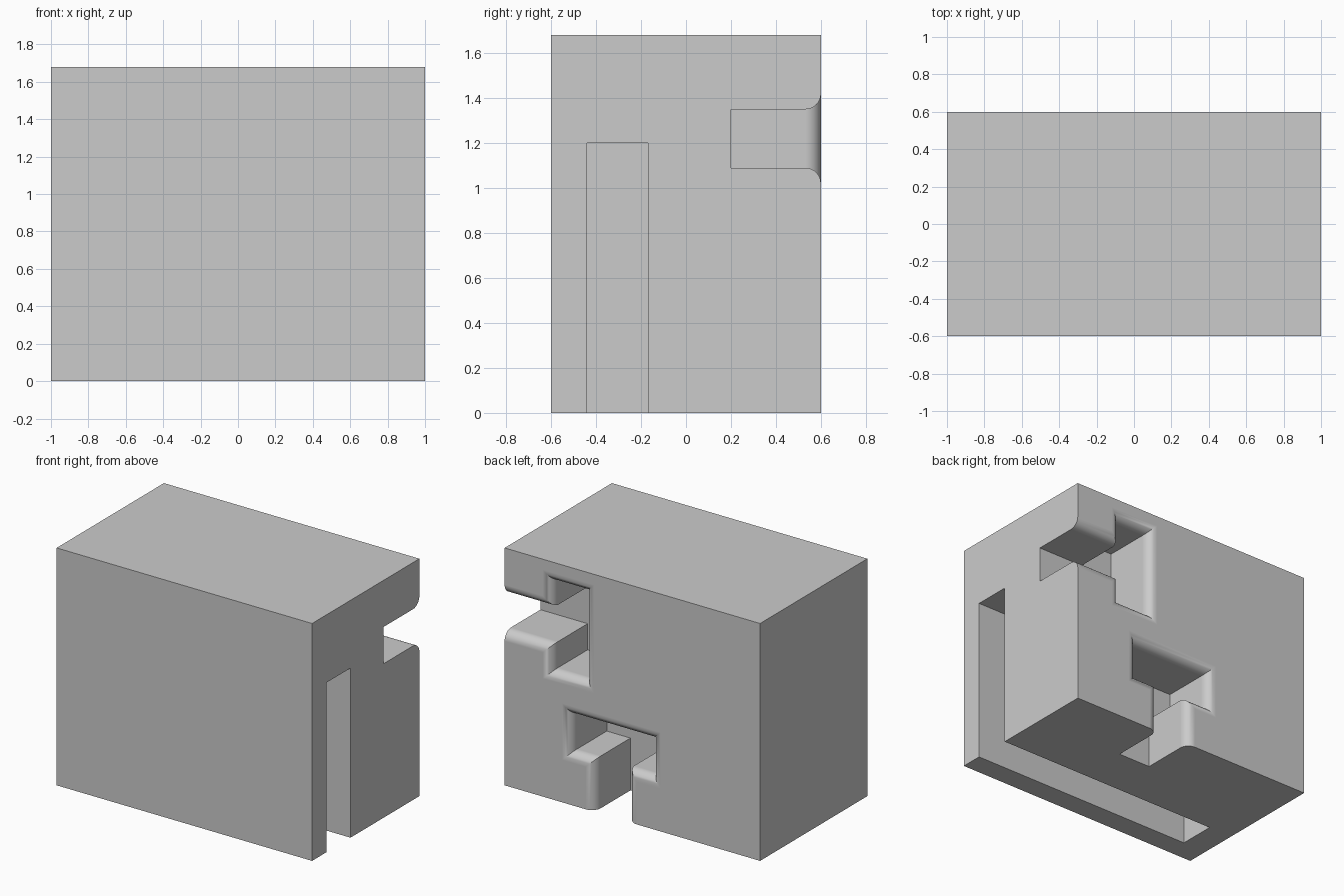
import bpy
import bmesh
import math

default = bpy.data.objects.get("Cube")
if default:
    bpy.data.objects.remove(default, do_unlink=True)

HALF_DEPTH = 0.6
HEIGHT = 1.68
SLOT_FLOOR = 0.2   # y of the T-slot floors
FLARE = 0.07       # radius of the rounded slot mouths
STEPS = 8

grey = bpy.data.materials.new("plain_grey")
grey.use_nodes = True
colour = (0.6, 0.6, 0.6, 1.0)
grey.diffuse_color = colour
grey.node_tree.nodes["Principled BSDF"].inputs["Base Color"].default_value = colour


def loft(name, layers):
    """Skin stacked rectangles, each (y, x0, x1, z0, z1), into a closed solid."""
    bm = bmesh.new()
    rings = [[bm.verts.new((x, y, z)) for x, z in
              ((x0, z0), (x1, z0), (x1, z1), (x0, z1))]
             for y, x0, x1, z0, z1 in layers]
    bm.faces.new(rings[0])
    bm.faces.new(rings[-1][::-1])
    for a, b in zip(rings, rings[1:]):
        for i in range(4):
            j = (i + 1) % 4
            bm.faces.new((a[i], a[j], b[j], b[i]))
    bmesh.ops.recalc_face_normals(bm, faces=bm.faces[:])
    mesh = bpy.data.meshes.new(name)
    bm.to_mesh(mesh)
    bm.free()
    mesh.materials.append(grey)
    obj = bpy.data.objects.new(name, mesh)
    bpy.context.scene.collection.objects.link(obj)
    return obj


def flared_cutter(name, x0, x1, z0, z1):
    """Slot cutter entering from the back, widening in a quarter round."""
    def layer(y, grow):
        return (y, x0 - grow, x1 + grow, z0 - grow, z1 + grow)
    layers = [layer(SLOT_FLOOR, 0)]
    for i in range(STEPS + 1):
        a = math.pi / 2 * i / STEPS
        layers.append(layer(HALF_DEPTH - FLARE * (1 - math.sin(a)),
                            FLARE * (1 - math.cos(a))))
    layers.append(layer(HALF_DEPTH + 0.1, FLARE))
    return loft(name, layers)


# Main block
block = loft("slotted_block", [(y, -1, 1, 0, HEIGHT) for y in (-HALF_DEPTH, HALF_DEPTH)])

# Long pocket behind the front wall, and two T-slots in the back
cutters = [
    loft("pocket_cutter", [(y, -0.81, 1.3, -0.3, 1.2) for y in (-0.44, -0.17)]),
    flared_cutter("side_slot_stem", 0.5, 1.3, 1.09, 1.35),
    flared_cutter("side_slot_bar", 0.37, 0.63, 0.905, 1.535),
    flared_cutter("bottom_slot_stem", 0.035, 0.295, -0.3, 0.5),
    flared_cutter("bottom_slot_bar", -0.15, 0.48, 0.37, 0.63),
]
for cutter in cutters:
    cutter.hide_render = True
    cut = block.modifiers.new(cutter.name, "BOOLEAN")
    cut.operation = "DIFFERENCE"
    cut.solver = "EXACT"
    cut.object = cutter

# Bake the cuts and drop the cutters
depsgraph = bpy.context.evaluated_depsgraph_get()
baked = bpy.data.meshes.new_from_object(block.evaluated_get(depsgraph))
block.modifiers.clear()
block.data = baked
for cutter in cutters:
    bpy.data.objects.remove(cutter, do_unlink=True)

# Smooth the quarter rounds, keep the other edges sharp
for obj in bpy.context.selected_objects:
    obj.select_set(False)
block.select_set(True)
bpy.context.view_layer.objects.active = block
bpy.ops.object.shade_smooth_by_angle(angle=math.radians(30))
weighted = block.modifiers.new("even_shading", "WEIGHTED_NORMAL")
weighted.keep_sharp = True
